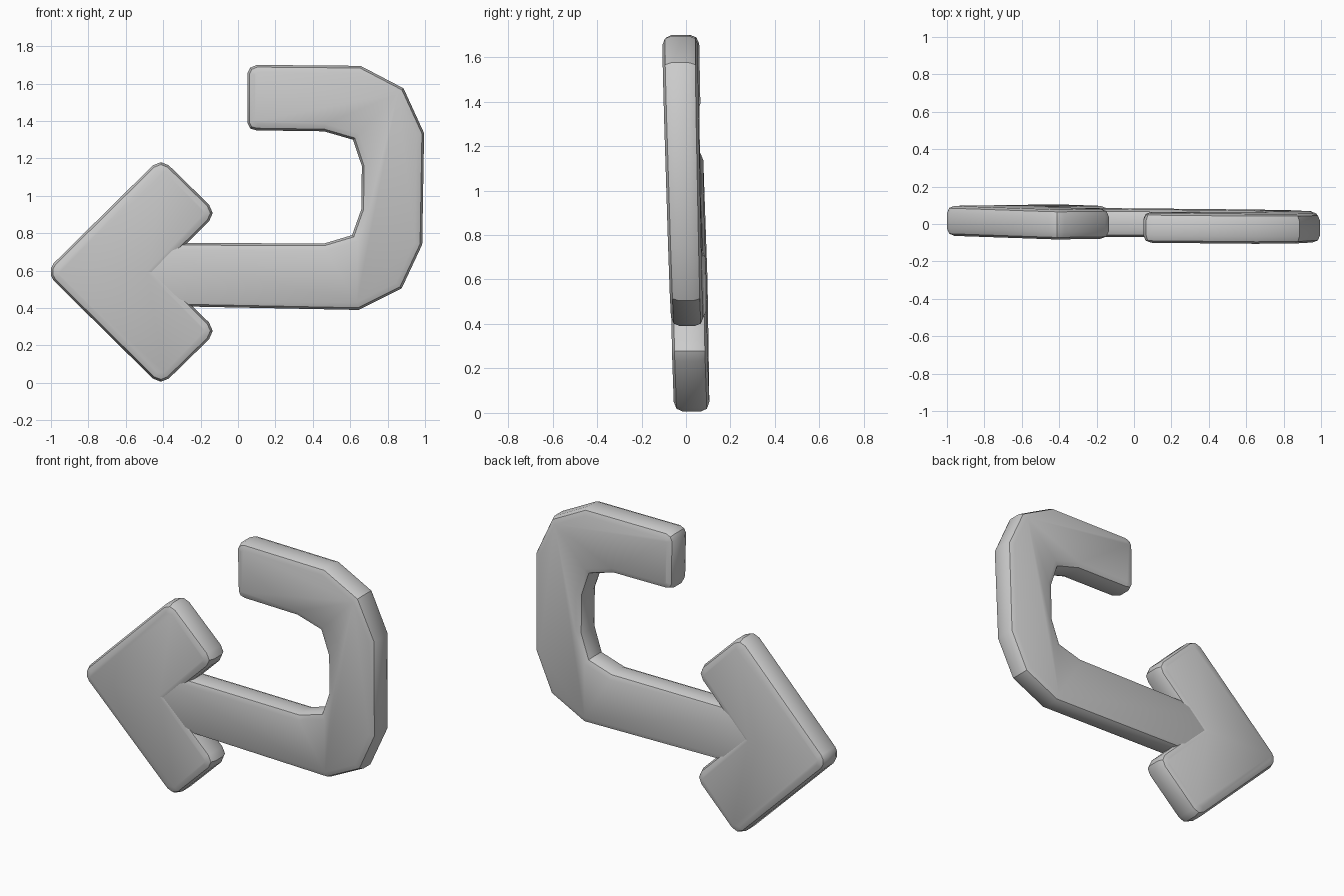
import bpy, bmesh

cube = bpy.data.objects.get("Cube")
if cube:
    bpy.data.objects.remove(cube, do_unlink=True)

grey = bpy.data.materials.new("plain grey")
grey.use_nodes = True
colour = (0.6, 0.6, 0.6, 1)
grey.diffuse_color = colour
grey.node_tree.nodes["Principled BSDF"].inputs["Base Color"].default_value = colour


def slab(name, outline, half, swell=0.0, bevel=0.04):
    """Extrude a front outline, round its rims and lean it into the shared plane."""
    bm = bmesh.new()
    front = [bm.verts.new((x, -1, z)) for x, z in outline]
    back = [bm.verts.new((x, 1, z)) for x, z in outline]
    for v in front + back:
        v.co.y *= half + swell * v.co.z
    caps = [bm.faces.new(front), bm.faces.new(back[::-1])]
    n = len(outline)
    for i in range(n):
        j = (i + 1) % n
        bm.faces.new((front[j], front[i], back[i], back[j]))
    bmesh.ops.recalc_face_normals(bm, faces=bm.faces)
    rims = [e for f in caps for e in f.edges]
    bmesh.ops.bevel(bm, geom=rims, offset=bevel, segments=2, profile=0.5,
                    affect='EDGES', clamp_overlap=False)
    # slight lean of the whole model
    for v in bm.verts:
        v.co.y += 0.022 - 0.025 * v.co.z - 0.01 * v.co.x
    mesh = bpy.data.meshes.new(name)
    bm.to_mesh(mesh)
    bm.free()
    mesh.materials.append(grey)
    obj = bpy.data.objects.new(name, mesh)
    bpy.context.collection.objects.link(obj)
    bpy.ops.object.select_all(action='DESELECT')
    obj.select_set(True)
    bpy.context.view_layer.objects.active = obj
    bpy.ops.object.shade_smooth_by_angle(angle=0.55)
    return obj


# hooked shaft: outer edge downwards, then inner edge back up
outer = [(0.05, 1.655), (0.065, 1.685), (0.10, 1.70), (0.655, 1.695),
         (0.885, 1.575), (0.995, 1.335), (0.985, 0.74), (0.875, 0.505),
         (0.645, 0.39), (-0.6, 0.415)]
inner = [(-0.6, 0.75), (0.46, 0.745), (0.61, 0.79), (0.66, 0.93),
         (0.662, 1.16), (0.615, 1.30), (0.46, 1.345), (0.10, 1.35),
         (0.065, 1.36), (0.05, 1.39)]
slab("hooked_shaft", outer + inner, 0.07, 0.006)

# arrow head: upper half mirrored about its centre height
mid = 0.593
upper = [(-1.0, 0.02), (-0.985, 0.047), (-0.455, 0.57), (-0.412, 0.587),
         (-0.37, 0.57), (-0.155, 0.36), (-0.135, 0.315), (-0.155, 0.27)]
lower = [(x, -z) for x, z in reversed(upper)]
slab("arrow_head", [(x, mid + z) for x, z in upper + [(-0.43, 0)] + lower], 0.08)
